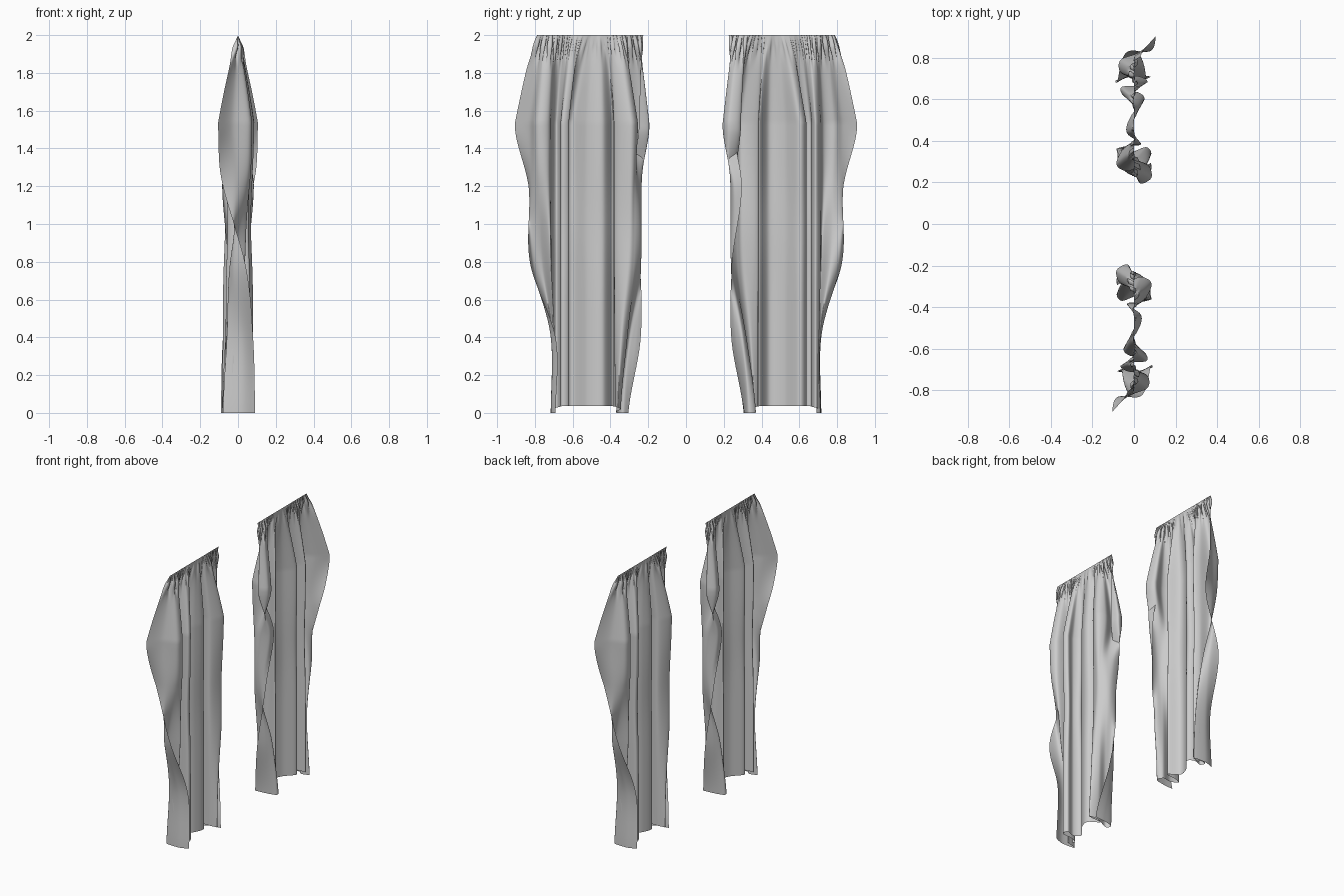
import bpy
from math import sin, exp, pi

if "Cube" in bpy.data.objects:
    bpy.data.objects.remove(bpy.data.objects["Cube"])

# Plan-view fold path of one panel as (y, x) points: inner hem, middle, outer hem.
LEVELS = [1.5, 1.2, 0.8, 0.4, 0.0]
INNER = [
    [(.25, .01), (.195, .03), (.225, .085), (.29, .06), (.255, -.03), (.29, -.085)],
    [(.295, .09), (.25, .085), (.235, .03), (.25, -.02), (.27, -.06), (.30, -.08)],
    [(.245, .055), (.238, .03), (.24, .0), (.25, -.03), (.275, -.065), (.31, -.08)],
    [(.24, -.01), (.265, .04), (.30, .065), (.32, .02), (.31, -.04), (.34, -.08)],
    [(.305, -.075), (.31, .0), (.33, .08), (.37, .06), (.345, -.02), (.36, -.085)],
]
MIDDLE = [(.375, -.04), (.385, .035), (.44, -.035), (.52, -.015), (.60, .05),
          (.637, .01), (.62, -.05), (.66, -.06), (.667, .02), (.685, .065), (.71, .03)]
OUTER = [
    [(.725, -.06), (.79, -.065), (.83, .03), (.905, .105)],
    [(.725, -.06), (.78, -.05), (.82, .01), (.833, .085)],
    [(.715, -.04), (.76, .04), (.81, .03), (.826, -.04)],
    [(.695, .0), (.708, .06), (.715, -.02), (.69, -.08)],
    [(.69, .02), (.71, .08), (.715, -.02), (.69, -.09)],
]
SECTIONS = [a + MIDDLE + b for a, b in zip(INNER, OUTER)]


def spline(pts, t):
    """Catmull-Rom through evenly spaced points, t counted in segments."""
    n = len(pts)
    i = min(int(t), n - 2)
    f = t - i
    a, b, c, d = (pts[min(max(k, 0), n - 1)] for k in range(i - 1, i + 3))
    return tuple(.5 * (2 * q + (r - p) * f + (2 * p - 5 * q + 4 * r - s) * f * f
                       + (3 * q - p - 3 * r + s) * f ** 3)
                 for p, q, r, s in zip(a, b, c, d))


def level_at(z):
    """Fractional section index for a height."""
    if z >= LEVELS[0]:
        return 0
    for i in range(len(LEVELS) - 1):
        if z >= LEVELS[i + 1]:
            return i + (LEVELS[i] - z) / (LEVELS[i] - LEVELS[i + 1])
    return len(LEVELS) - 1


def cloth_point(u, z, section):
    """Hanging cloth: folds below, gathered to a straight line at the top."""
    y, x = spline(section, u * (len(section) - 1))
    w = min((2 - z) / .46, 1)
    wy = w ** .8
    wx = w * (1.25 - .25 * w)
    x *= wx * (1 - .15 * exp(-((z - 1) / .25) ** 2))
    y = y * wy + (.23 + .56 * u) * (1 - wy)
    # small gathers under the heading, stronger towards both ends
    ends = .2 + .8 * min(abs(2 * u - 1) * 1.4, 1) ** 2
    g = ends * exp(-((z - 1.95) / .075) ** 2)
    ph = 2 * pi * 19 * u + 1.5 * sin(9 * u) + 5 * (2 - z)
    y += .009 * g * sin(2 * ph + 1 + 14 * z)
    x += .014 * g * min((2 - z) / .06, 1) * sin(ph)
    return x, y


def curtain(name, side):
    cols, rows = 200, 110
    verts, faces = [], []
    for r in range(rows + 1):
        t = (r / rows) ** 1.25
        z0 = 2 - 2 * t
        k = level_at(z0)
        section = [spline([s[j] for s in SECTIONS], k) for j in range(len(SECTIONS[0]))]
        for c in range(cols + 1):
            u = c / cols
            x, y = cloth_point(u, z0, section)
            # hem sits slightly higher in the middle
            hem = .01 + .036 * max(0, 1 - abs((u - .5) / .36) ** 4) if t > 0 else 0
            z = z0 + hem * t ** 3 
            verts.append((side * x, side * y, z))
    w = cols + 1
    for r in range(rows):
        for c in range(cols):
            a = r * w + c
            faces.append((a, a + w, a + w + 1, a + 1))
    # rest on the ground
    low = min(v[2] for v in verts)
    verts = [(x, y, 2 - (2 - z) * 2 / (2 - low)) for x, y, z in verts]
    me = bpy.data.meshes.new(name)
    me.from_pydata(verts, [], faces)
    me.polygons.foreach_set("use_smooth", [True] * len(faces))
    ob = bpy.data.objects.new(name, me)
    bpy.context.collection.objects.link(ob)


# Two panels, the second turned half a revolution about the centre
curtain("curtain_back", 1)
curtain("curtain_front", -1)
